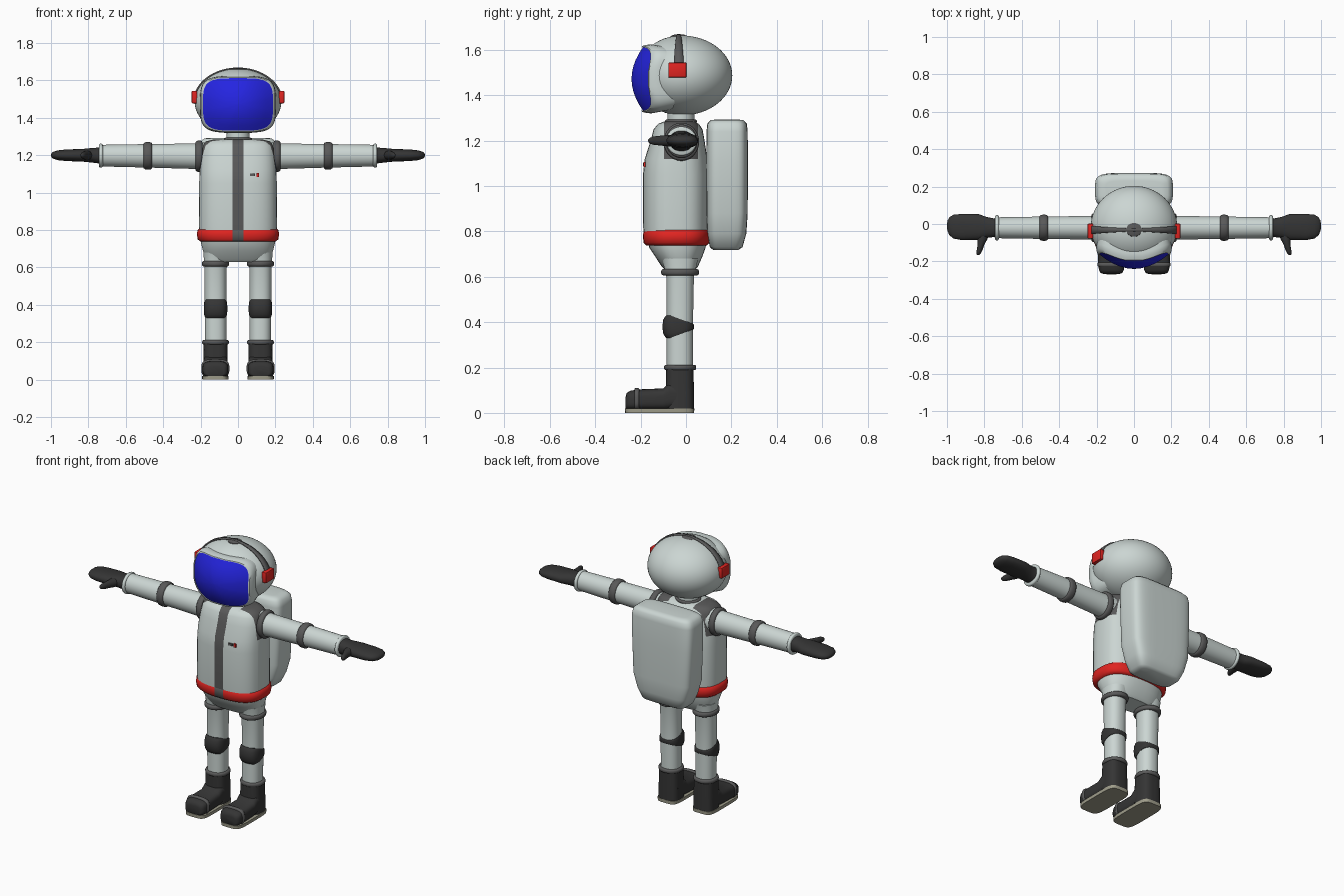
import bpy, bmesh, math
from mathutils import Vector

if "Cube" in bpy.data.objects:
    bpy.data.objects.remove(bpy.data.objects["Cube"])

def material(name, rgb):
    m = bpy.data.materials.new(name)
    m.diffuse_color = (*rgb, 1)
    m.use_nodes = True
    m.node_tree.nodes["Principled BSDF"].inputs["Base Color"].default_value = m.diffuse_color
    return m

SUIT = material("suit_white", (.60, .67, .65))
GREY = material("trim_grey", (.10, .10, .10))
DARK = material("rubber_dark", (.035, .035, .035))
RED = material("signal_red", (.75, .018, .015))
BLUE = material("visor_blue", (.018, .018, .75))
SOLE = material("sole_khaki", (.35, .34, .26))

def finish(name, bm, mats, mirror=False, angle=40):
    bmesh.ops.recalc_face_normals(bm, faces=bm.faces)
    me = bpy.data.meshes.new(name)
    bm.to_mesh(me)
    bm.free()
    for m in mats:
        me.materials.append(m)
    me.polygons.foreach_set("use_smooth", [True] * len(me.polygons))
    me.set_sharp_from_angle(angle=math.radians(angle))
    ob = bpy.data.objects.new(name, me)
    bpy.context.collection.objects.link(ob)
    if mirror:
        ob.modifiers.new("mirror", 'MIRROR').use_mirror_merge = False
    return ob

def skin(rows, closed=True, caps=True):
    """Bridge a list of equally long point rows into a surface."""
    bm = bmesh.new()
    vs = [[bm.verts.new(p) for p in r] for r in rows]
    n = len(rows[0])
    for r, s in zip(vs, vs[1:]):
        for i in range(n if closed else n - 1):
            j = (i + 1) % n
            bm.faces.new((r[i], r[j], s[j], s[i]))
    if closed and caps:
        bm.faces.new(vs[0])
        bm.faces.new(vs[-1])
    return bm

def outline(a, b, e, n=40):
    """Superellipse: e = 2 is an ellipse, larger is boxier."""
    out = []
    for i in range(n):
        t = math.tau * (i + .5) / n
        c, s = math.cos(t), math.sin(t)
        out.append((math.copysign(a * abs(c) ** (2 / e), c),
                    math.copysign(b * abs(s) ** (2 / e), s)))
    return out

def place(axis, t, u, v):
    return Vector({'x': (t, u, v), 'y': (u, t, v), 'z': (u, v, t)}[axis])

def loft(axis, sections, e=2):
    """Each section: position on axis, half sizes a and b, centre cu and cv."""
    return skin([[place(axis, t, cu + u, cv + v) for u, v in outline(a, b, e)]
                 for t, a, b, cu, cv in sections])

def ring(name, axis, t, w, a, b, cu, cv, mat, e=2, mirror=True):
    """Rounded band around a limb."""
    prof = [(-1, .9), (-.75, .97), (-.3, 1), (.3, 1), (.75, .97), (1, .9)]
    bm = loft(axis, [(t + w * p, a * s, b * s, cu, cv) for p, s in prof], e)
    return finish(name, bm, [mat], mirror, 60)

def cut(bm, co, no):
    bmesh.ops.bisect_plane(bm, geom=bm.verts[:] + bm.edges[:] + bm.faces[:],
                           plane_co=co, plane_no=no)

def paint(bm, rule):
    for f in bm.faces:
        f.material_index = rule(f.calc_center_median())

def box(name, centre, size, mat, bevel=0, mirror=False):
    bm = bmesh.new()
    bmesh.ops.create_cube(bm, size=1)
    for v in bm.verts:
        v.co = Vector(centre) + Vector([c * s for c, s in zip(v.co, size)])
    if bevel:
        bmesh.ops.bevel(bm, geom=bm.edges[:], offset=bevel, segments=2, affect='EDGES', profile=.5)
    return finish(name, bm, [mat], mirror)

# helmet shell: ellipsoid, flatter at the front
HC, HX, HB, HF, HZ = Vector((0, -.02, 1.487)), .232, .224, .2, .176
bm = bmesh.new()
bmesh.ops.create_uvsphere(bm, u_segments=56, v_segments=32, radius=1)
for v in bm.verts:
    v.co = HC + Vector((v.co.x * HX, v.co.y * (HB if v.co.y > 0 else HF), v.co.z * HZ))
finish("helmet", bm, [SUIT])

# visor and its frame, on one curved surface
def visor_point(u, v, dy=0):
    return Vector((u, -.24 + 2.2 * u * u + 2.4 * v * v + dy, 1.472 + v))

def visor_row(s, dy=0):
    return [visor_point(u, v, dy) for u, v in outline(.187 * s, .14 * s, 4, 64)]

finish("visor", skin([visor_row(s) for s in (.02, .2, .4, .6, .8, 1)]), [BLUE])
frame = [(1, .01), (1, -.006), (1.035, -.008), (1.07, .004), (1.085, .025), (1.0, .1)]
finish("visor_frame", skin([visor_row(*f) for f in frame], caps=False), [SUIT])

# helmet strap, crown disc and ear boxes
rows = []
for i in range(41):
    th = -1.5 + 3 * i / 40
    w = .007 + .018 * abs(th) / 1.5
    k = 1.012
    rows.append([HC + Vector((HX * k * math.sin(th), -.012 + d * w, HZ * k * math.cos(th)))
                 for d in (-1, 0, 1)])
strap = finish("helmet_strap", skin(rows, closed=False), [GREY])
mod = strap.modifiers.new("thickness", 'SOLIDIFY')
mod.thickness, mod.offset = .008, 0
finish("crown_disc", loft('z', [(1.652, .044, .04, 0, -.03), (1.661, .041, .037, 0, -.03),
                                (1.667, .025, .022, 0, -.03)]), [GREY])
box("ear_box", (.233, -.038, 1.511), (.03, .08, .066), RED, .005, True)

# neck and collar
finish("neck", loft('z', [(1.26, .062, .06, 0, -.022), (1.35, .062, .06, 0, -.022)]), [SUIT])
ring("collar", 'z', 1.284, .01, .075, .07, 0, -.022, GREY, mirror=False)

# torso with centre stripe and shoulder patches
bm = loft('z', [(.76, .205, .14, 0, -.045), (.82, .21, .144, 0, -.045), (1.05, .208, .145, 0, -.045),
                (1.12, .206, .138, 0, -.044), (1.2, .2, .119, 0, -.037), (1.25, .19, .108, 0, -.035),
                (1.274, .172, .09, 0, -.033), (1.285, .13, .065, 0, -.03)], 2.8)
for s in (-1, 1):
    cut(bm, (s * .03, 0, 0), (1, 0, 0))
    cut(bm, (s * .085, 0, 0), (1, 0, 0))
    cut(bm, (0, -.022 + s * .075, 0), (0, 1, 0))
def torso_rule(c):
    stripe = abs(c.x) < .03 and c.y < -.05
    patch = abs(c.x) > .085 and c.z > 1.16 and abs(c.y + .022) < .075
    return int(stripe or patch)
paint(bm, torso_rule)
finish("torso", bm, [SUIT, GREY])

# belt, crossed by the stripe
bm = loft('z', [(.738, .2, .135, 0, -.042), (.75, .216, .145, 0, -.042), (.775, .22, .148, 0, -.042),
                (.8, .217, .146, 0, -.042), (.812, .2, .135, 0, -.042)], 2.7)
for s in (-1, 1):
    cut(bm, (s * .03, 0, 0), (1, 0, 0))
paint(bm, lambda c: int(abs(c.x) < .03 and c.y < -.1))
finish("belt", bm, [RED, GREY], angle=60)

# chest badge plates
box("badge_grey", (.077, -.184, 1.095), (.026, .009, .014), GREY)
box("badge_red", (.106, -.182, 1.095), (.014, .009, .022), RED)

# backpack
finish("backpack", loft('z', [(.718, .12, .055, 0, .175), (.73, .145, .072, 0, .177),
       (.79, .172, .086, 0, .18), (.88, .198, .091, 0, .181), (1.1, .206, .092, 0, .181),
       (1.24, .208, .091, 0, .181), (1.275, .2, .087, 0, .181), (1.29, .18, .073, 0, .181),
       (1.293, .15, .05, 0, .181)], 5), [SUIT], angle=50)

# pelvis and legs
finish("pelvis", loft('z', [(.63, .155, .065, 0, -.026), (.645, .172, .08, 0, -.027),
       (.69, .188, .105, 0, -.032), (.73, .198, .125, 0, -.038), (.78, .2, .133, 0, -.04)], 2.5), [SUIT])
finish("leg", loft('z', [(.18, .057, .058, .119, -.027), (.4, .058, .058, .12, -.027),
       (.6, .06, .061, .12, -.026), (.68, .07, .08, .115, -.026)], 2.3), [SUIT], True)
ring("thigh_ring", 'z', .62, .014, .073, .084, .12, -.026, GREY)

# knee pads, tall in front and a thin strap behind
rows = []
for q, grow in ((-1, -.002), (-.92, .006), (-.6, .014), (0, .017), (.6, .014), (.92, .006), (1, -.002)):
    row = []
    for u, v in outline(1, 1, 2.5):
        front = min(1, (1 - v) / 2 * 1.15)
        h = .012 + .038 * front
        r = .06 + grow * (.15 + .05 * front)
        row.append((.12 + u * r, -.027 + v * r - max(0, grow * front - .003) * (v < 0), .38 + q * h))
    rows.append(row)
finish("knee_pad", skin(rows), [DARK], True)

# boots: shaft, foot, toe strap, sole, top ring
finish("boot_shaft", loft('z', [(.015, .067, .063, .12, -.027), (.1, .065, .062, .12, -.027),
       (.2, .063, .06, .12, -.027)], 3), [DARK], True)
finish("boot_foot", loft('y', [(-.266, .045, .025, .121, .045), (-.262, .058, .036, .121, .051),
       (-.245, .067, .043, .121, .055), (-.2, .071, .046, .121, .058), (-.1, .067, .048, .121, .06),
       (-.07, .066, .062, .12, .075), (0, .064, .06, .12, .075)], 3.2), [DARK], True, 50)
ring("toe_strap", 'y', -.217, .011, .075, .05, .121, .06, GREY, 3.2)
finish("boot_sole", loft('z', [(0, .07, .152, .121, -.116), (.02, .071, .153, .121, -.116)], 5), [SOLE], True)
ring("boot_ring", 'z', .2, .012, .072, .071, .12, -.026, GREY)

# arms with shoulder, elbow and wrist rings
finish("arm", loft('x', [(.15, .07, .075, -.02, 1.195), (.24, .063, .068, -.02, 1.195),
       (.48, .06, .063, -.02, 1.197), (.73, .056, .058, -.02, 1.198)]), [SUIT], True)
ring("shoulder_ring", 'x', .208, .018, .078, .084, -.02, 1.195, GREY)
ring("elbow_ring", 'x', .482, .022, .07, .074, -.02, 1.197, GREY)
ring("wrist_ring", 'x', .733, .01, .068, .064, -.02, 1.198, SUIT)

# mitten gloves with thumbs
finish("glove", loft('x', [(.725, .055, .05, -.02, 1.198), (.75, .05, .042, -.02, 1.199),
       (.79, .056, .038, -.018, 1.2), (.83, .069, .034, -.016, 1.2), (.92, .07, .031, -.016, 1.2),
       (.965, .064, .026, -.014, 1.2), (.987, .048, .019, -.012, 1.2), (.997, .028, .011, -.01, 1.2),
       (1, .008, .003, -.01, 1.2)], 2.3), [DARK], True, 60)
finish("thumb", loft('y', [(-.03, .034, .026, .805, 1.2), (-.08, .027, .025, .81, 1.2),
       (-.11, .018, .022, .818, 1.2), (-.145, .015, .018, .827, 1.2), (-.16, .011, .012, .832, 1.2),
       (-.167, .004, .004, .834, 1.2)]), [DARK], True, 60)
